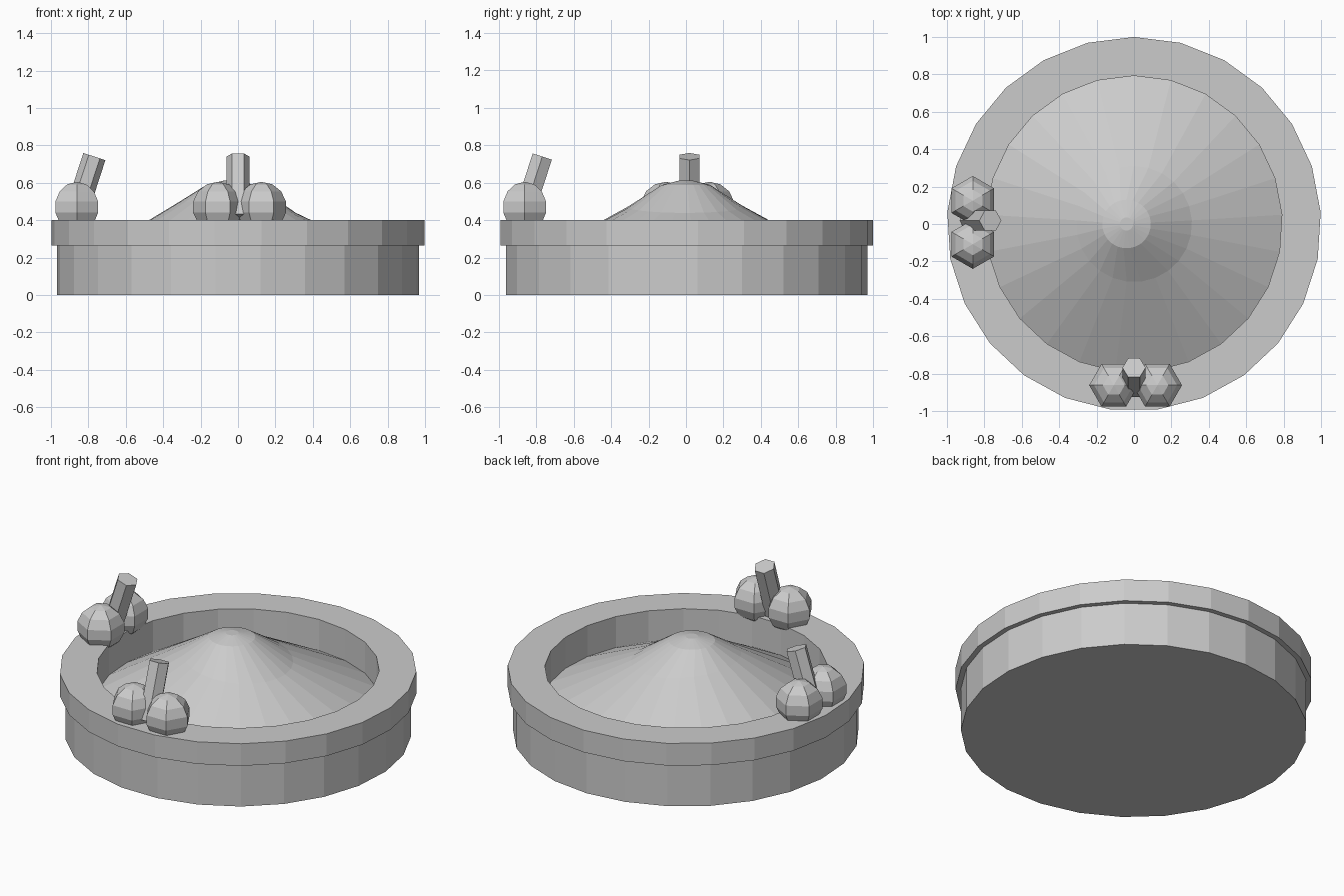
import bpy, bmesh
from math import sin, cos, pi, radians
from mathutils import Matrix, Vector

if "Cube" in bpy.data.objects:
    bpy.data.objects.remove(bpy.data.objects["Cube"])

SIDES = 25


def finish(bm, name):
    bmesh.ops.recalc_face_normals(bm, faces=bm.faces)
    mesh = bpy.data.meshes.new(name)
    bm.to_mesh(mesh)
    bm.free()
    obj = bpy.data.objects.new(name, mesh)
    bpy.context.collection.objects.link(obj)
    return obj


def ringed(name, rings):
    """Skin circles (radius, z, x offset, z drop per x) and cap both ends."""
    bm = bmesh.new()
    loops = []
    for r, z, ox, tilt in rings:
        loop = []
        for i in range(SIDES):
            a = pi / 2 + 2 * pi * i / SIDES
            x = r * cos(a)
            loop.append(bm.verts.new((ox + x, r * sin(a), z - tilt * x)))
        loops.append(loop)
    for a, b in zip(loops, loops[1:]):
        for i in range(SIDES):
            j = (i + 1) % SIDES
            bm.faces.new((a[i], a[j], b[j], b[i]))
    bm.faces.new(loops[0])
    bm.faces.new(loops[-1])
    return finish(bm, name)


def knob(name, x, y, spin):
    bm = bmesh.new()
    bmesh.ops.create_uvsphere(
        bm, u_segments=6, v_segments=7, radius=0.135,
        matrix=Matrix.Translation((x, y, 0.47)) @ Matrix.Rotation(spin, 4, 'Z'))
    finish(bm, name)


def stem(name, top, lean, spin):
    # hexagonal rod leaning toward the middle of the basin
    axis = (Vector((lean[0], lean[1], 0)) * sin(radians(18))
            + Vector((0, 0, cos(radians(18)))))
    length = 0.34
    turn = Vector((0, 0, 1)).rotation_difference(axis).to_matrix().to_4x4()
    bm = bmesh.new()
    bmesh.ops.create_cone(
        bm, cap_ends=True, segments=6, radius1=0.062, radius2=0.062, depth=length,
        matrix=Matrix.Translation(Vector(top) - axis * length / 2)
        @ turn @ Matrix.Rotation(spin, 4, 'Z'))
    finish(bm, name)


# Basin with overhanging rim
ringed("basin", [(r, z, 0, 0) for r, z in (
    (0.97, 0), (0.97, 0.265), (1, 0.265), (1, 0.402), (0.792, 0.402), (0.792, 0.2))])

# Lopsided mound filling the basin
ringed("mound", [(0.792, 0.21, 0, 0), (0.31, 0.47, 0, 0.1),
                 (0.13, 0.588, -0.04, 0), (0.035, 0.612, -0.04, 0)])

# Front tap: two knobs and a stem (create_cone/uvsphere corners turned to face inward)
for side, off in (("left", -0.108), ("right", 0.125)):
    knob("front_knob_" + side, off, -0.862, pi / 2)
stem("front_stem", (0, -0.768, 0.74), (0, 1), pi / 2)

# Side tap
for side, off in (("front", -0.108), ("back", 0.125)):
    knob("side_knob_" + side, -0.862, off, 0)
stem("side_stem", (-0.768, 0.018, 0.74), (1, 0), pi / 2)

# corner alignment of the side stem's hexagon along x
bpy.data.objects["side_stem"].data.update()
